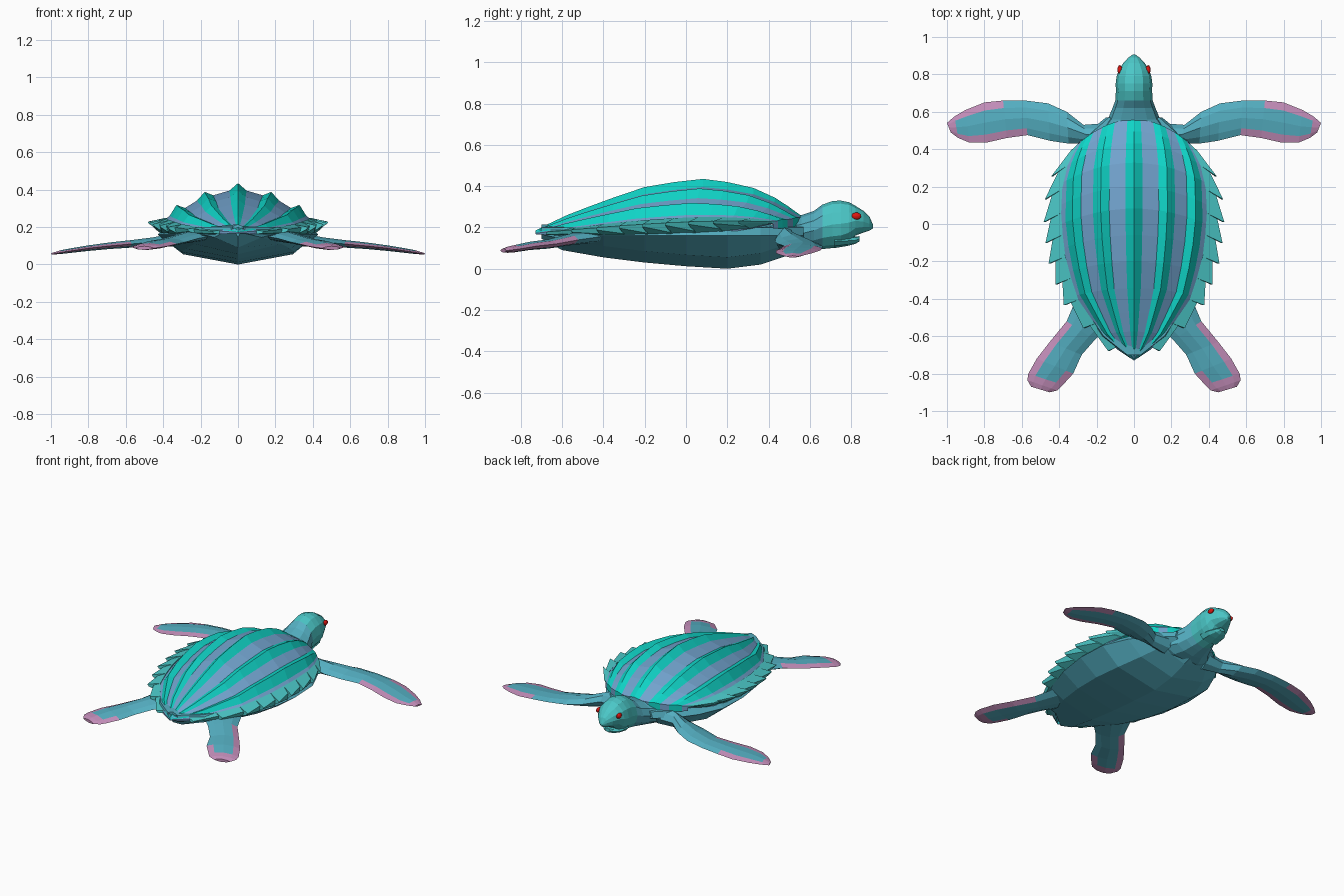
import bpy
import bmesh
import math
from mathutils import Vector

old = bpy.data.objects.get("Cube")
if old:
    bpy.data.objects.remove(old, do_unlink=True)


def material(name, red, green, blue):
    mat = bpy.data.materials.new(name)
    mat.use_nodes = True
    colour = (red, green, blue, 1)
    mat.diffuse_color = colour
    mat.node_tree.nodes["Principled BSDF"].inputs["Base Color"].default_value = colour
    return mat


turquoise = material("ridge turquoise", .005, .66, .57)
groove = material("groove blue", .17, .37, .62)
skin = material("skin blue", .09, .43, .54)
pale = material("head teal", .07, .57, .57)
pink = material("flipper pink", .55, .27, .49)
red = material("eye red", .75, .008, .006)


def interpolate(table, value):
    """Piecewise linear lookup in a list of (key, value) pairs."""
    for (a, low), (b, high) in zip(table, table[1:]):
        if value <= b:
            return low + (high - low) * (value - a) / (b - a)
    return table[-1][1]


def finish(name, bm, mats, mirrored):
    bmesh.ops.remove_doubles(bm, verts=bm.verts, dist=.0005)
    bmesh.ops.recalc_face_normals(bm, faces=bm.faces)
    mesh = bpy.data.meshes.new(name)
    bm.to_mesh(mesh)
    bm.free()
    for mat in mats:
        mesh.materials.append(mat)
    obj = bpy.data.objects.new(name, mesh)
    bpy.context.collection.objects.link(obj)
    if mirrored:
        obj.modifiers.new("Mirror", "MIRROR").merge_threshold = .001
    return obj


def loft(name, rings, mats, rule=lambda i, j: 0, closed=True, mirrored=False):
    """Skin a list of rings; rule(ring, column) picks the material."""
    bm = bmesh.new()
    rows = [[bm.verts.new(p) for p in ring] for ring in rings]
    count = len(rows[0])
    for i in range(len(rows) - 1):
        for j in range(count if closed else count - 1):
            k = (j + 1) % count
            face = bm.faces.new((rows[i][j], rows[i][k], rows[i + 1][k], rows[i + 1][j]))
            face.material_index = rule(i, j)
    if closed:
        for i, row in ((0, rows[0]), (len(rows) - 2, rows[-1])):
            bm.faces.new(row).material_index = rule(i, -1)
    return finish(name, bm, mats, mirrored)


# Carapace: pleated section swept from the pointed tail to the neck
WIDTH = [(0, 0), (.05, .1), (.12, .2), (.29, .36), (.47, .43), (.65, .46),
         (.82, .45), (.92, .41), (1, .35)]
HEIGHT = [(0, .185), (.1, .25), (.26, .33), (.41, .395), (.57, .43), (.63, .435),
          (.72, .42), (.84, .385), (.92, .33), (1, .255)]
BASE = [(0, .17), (.6, .2), (1, .225)]


def shell_point(t, f, g):
    front = .56 - .18 * f * f
    base = interpolate(BASE, t)
    return Vector((f * interpolate(WIDTH, t), -.73 + t * (front + .73),
                   base + g * (interpolate(HEIGHT, t) - base)))


section = [(0, 1), (.1, .83), (.29, .72), (.39, .8), (.48, .6), (.62, .43),
           (.72, .5), (.8, .25), (.88, .12), (.86, -.2)]
stations = [0, .05, .12, .2, .3, .41, .52, .63, .72, .82, .9, .95, 1]
shell_rings = [[shell_point(t, f, g) for f, g in section] for t in stations]
shell_rings.append([shell_point(1, f, -1) for f, g in section])
loft("carapace", shell_rings, [turquoise, groove],
     lambda i, j: 1 if j in (1, 4, 7, 8) else 0, closed=False, mirrored=True)

# Serrated rim: overlapping scutes that point toward the tail
bm = bmesh.new()
cuts = [.06, .17, .28, .38, .48, .58, .68, .79, .9, 1]
for back, ahead in zip(cuts, cuts[1:]):
    tip = shell_point(back, 1, .1)
    tip += Vector((.025, -.015, 0))
    top = [shell_point(back, .85, .2), tip,
           shell_point(ahead, .97, .1), shell_point(ahead, .85, .2)]
    low = [shell_point(back, .85, -.2), tip - Vector((.01, 0, .012)),
           shell_point(ahead, .95, -.1), shell_point(ahead, .85, -.2)]
    upper = [bm.verts.new(p) for p in top]
    lower = [bm.verts.new(p) for p in low]
    bm.faces.new(upper)
    bm.faces.new(lower[::-1])
    for j in range(4):
        k = (j + 1) % 4
        bm.faces.new((upper[j], lower[j], lower[k], upper[k]))
finish("rim_scutes", bm, [pale], True)

# Keeled belly: y, half width, keel height
belly = [(-.7, .04, .145), (-.6, .18, .09), (-.4, .33, .055), (-.2, .4, .03),
         (0, .43, .012), (.2, .42, 0), (.36, .35, .02), (.48, .26, .06), (.57, .15, .09)]
belly_rings = []
for y, w, keel in belly:
    edge = max(.16, keel + .02)
    side = [(w * .7, keel + .055), (w, edge), (w * .9, .2)]
    half = [Vector((x, y, z)) for x, z in side]
    other = [Vector((-p.x, p.y, p.z)) for p in reversed(half)]
    belly_rings.append([Vector((0, y, keel))] + half + [Vector((0, y, .215))] + other)
loft("belly", belly_rings, [skin])


def oval_ring(y, w, low, high, sides=12):
    middle, half = (low + high) / 2, (high - low) / 2
    angles = [2 * math.pi * k / sides for k in range(sides)]
    return [Vector((w * math.cos(a), y, middle + half * math.sin(a))) for a in angles]


# Neck and head, then the lower jaw that leaves the beak open
head = [(.42, .24, .09, .22), (.5, .19, .075, .245), (.56, .14, .08, .26),
        (.62, .115, .09, .28), (.66, .1, .095, .31), (.71, .097, .1, .328),
        (.75, .098, .105, .33), (.79, .093, .125, .322), (.82, .083, .16, .305),
        (.86, .058, .175, .28), (.89, .03, .185, .25), (.905, .008, .195, .215)]
loft("head_and_neck", [oval_ring(*row) for row in head], [skin, pale],
     lambda i, j: 1 if i >= 4 else 0)
jaw = [(.72, .075, .1, .17), (.78, .067, .11, .16), (.82, .045, .12, .155),
       (.84, .02, .132, .158)]
loft("lower_jaw", [oval_ring(*row, sides=8) for row in jaw], [pale])

# Eyes
for label, side in (("right_eye", 1), ("left_eye", -1)):
    bpy.ops.mesh.primitive_uv_sphere_add(segments=12, ring_count=8, radius=1,
                                         location=(side * .076, .825, .255))
    eye = bpy.context.object
    eye.name = label
    eye.scale = (.013, .024, .017)
    eye.data.materials.append(red)


def flipper(name, rows, rule):
    """Each row: leading x, y, trailing x, y, height and thickness."""
    profile = [(0, 0), (.2, .7), (.5, 1), (.8, .6), (1, 0), (.8, -.6), (.5, -1), (.2, -.7)]
    rings = []
    for ax, ay, bx, by, z, thick in rows:
        lead, trail = Vector((ax, ay, z)), Vector((bx, by, z))
        rings.append([lead.lerp(trail, f) + Vector((0, 0, g * thick / 2)) for f, g in profile])
    return loft(name, rings, [skin, pink], rule, mirrored=True)


LEAD, TRAIL = (0, 7), (3, 4)
front_rows = [(.14, .54, .16, .4, .15, .13), (.27, .53, .25, .43, .145, .1),
              (.36, .6, .35, .43, .13, .07), (.46, .645, .45, .445, .12, .05),
              (.58, .66, .57, .475, .11, .04), (.7, .66, .68, .46, .1, .035),
              (.8, .65, .79, .435, .088, .03), (.9, .61, .88, .435, .075, .025),
              (.96, .575, .94, .46, .066, .02), (1, .54, .98, .49, .058, .01)]
flipper("front_flippers", front_rows,
        lambda i, j: int(i >= 8 or (i >= 5 and j in LEAD) or (i >= 4 and j in TRAIL)))

rear_rows = [(.3, -.38, .1, -.52, .16, .07), (.36, -.52, .21, -.62, .14, .055),
             (.45, -.63, .28, -.7, .12, .045), (.52, -.72, .325, -.8, .11, .04),
             (.565, -.8, .38, -.86, .097, .035), (.57, -.835, .41, -.89, .092, .03),
             (.55, -.87, .45, -.9, .088, .02)]
flipper("rear_flippers", rear_rows,
        lambda i, j: int(i >= 4 or (i >= 1 and j in LEAD) or (i >= 3 and j in TRAIL)))
